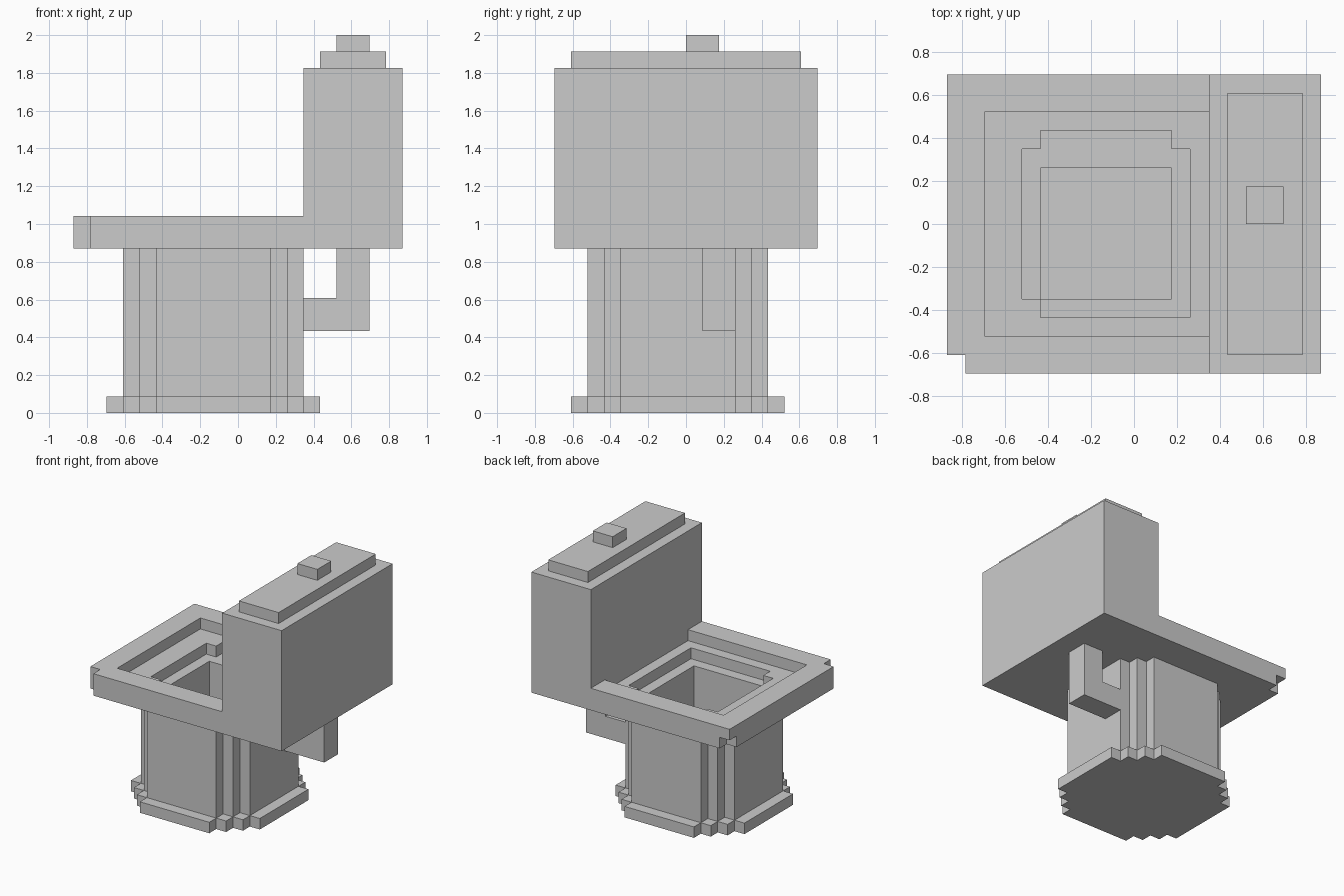
import bpy
import bmesh

if "Cube" in bpy.data.objects:
    bpy.data.objects.remove(bpy.data.objects["Cube"])

V = 2 / 23  # one block; all sizes below are counted in blocks


def prism(name, outline, z0, z1, hole=None):
    """Extrude a flat outline (optionally with a hole) from z0 to z1."""
    bm = bmesh.new()
    edges = []
    for loop in [outline] + ([hole] if hole else []):
        vs = [bm.verts.new((x * V, y * V, z0 * V)) for x, y in loop]
        edges += [bm.edges.new((a, b)) for a, b in zip(vs, vs[1:] + vs[:1])]
    bmesh.ops.triangle_fill(bm, use_beauty=True, edges=edges, normal=(0, 0, 1))
    ext = bmesh.ops.extrude_face_region(bm, geom=bm.faces[:])
    top = [g for g in ext["geom"] if isinstance(g, bmesh.types.BMVert)]
    bmesh.ops.translate(bm, verts=top, vec=(0, 0, (z1 - z0) * V))
    bmesh.ops.recalc_face_normals(bm, faces=bm.faces[:])
    mesh = bpy.data.meshes.new(name)
    bm.to_mesh(mesh)
    bm.free()
    obj = bpy.data.objects.new(name, mesh)
    bpy.context.collection.objects.link(obj)
    return obj


def rect(x0, x1, y0, y1):
    return [(x0, y0), (x1, y0), (x1, y1), (x0, y1)]


def stepped(x0, x1, y0, y1, n):
    """Rectangle whose four corners are cut into n block steps."""
    q = []
    for k in range(n):
        q += [(x1 - n + k, y0 + k), (x1 - n + k, y0 + k + 1)]
    q.append((x1, y0 + n))
    right = q + [(x, y0 + y1 - y) for x, y in reversed(q)]
    return right + [(x0 + x1 - x, y) for x, y in reversed(right)]


# Foot and pedestal with the hollow bowl
body = stepped(-7, 4, -6, 5, 2)
prism("foot", stepped(-8, 5, -7, 6, 3), 0, 1)
prism("pedestal", body, 1, 3)
prism("bowl", body, 3, 10, rect(-5, 2, -4, 3))

# Seat: lower layer with stepped opening, upper rim open towards the tank
prism("seat_base",
      [(-9, -8), (4, -8), (4, 8), (-9, 8), (-9, 7), (-10, 7), (-10, -7), (-9, -7)],
      10, 11,
      [(-5, -5), (3, -5), (3, 4), (2, 4), (2, 5), (-5, 5), (-5, 4),
       (-6, 4), (-6, -4), (-5, -4)])
prism("seat_rim",
      [(-9, -8), (4, -8), (4, -6), (-8, -6), (-8, 6), (4, 6), (4, 8),
       (-10, 8), (-10, -7), (-9, -7)],
      11, 12)

# Tank, lid and button
prism("tank", rect(4, 10, -8, 8), 10, 21)
prism("tank_lid", rect(5, 9, -7, 7), 21, 22)
prism("flush_button", rect(6, 8, 0, 2), 22, 23)

# Pipe between pedestal and tank, an L profile in two pieces
prism("pipe_elbow", rect(4, 8, 1, 3), 5, 7)
prism("pipe_riser", rect(6, 8, 1, 3), 7, 10)
